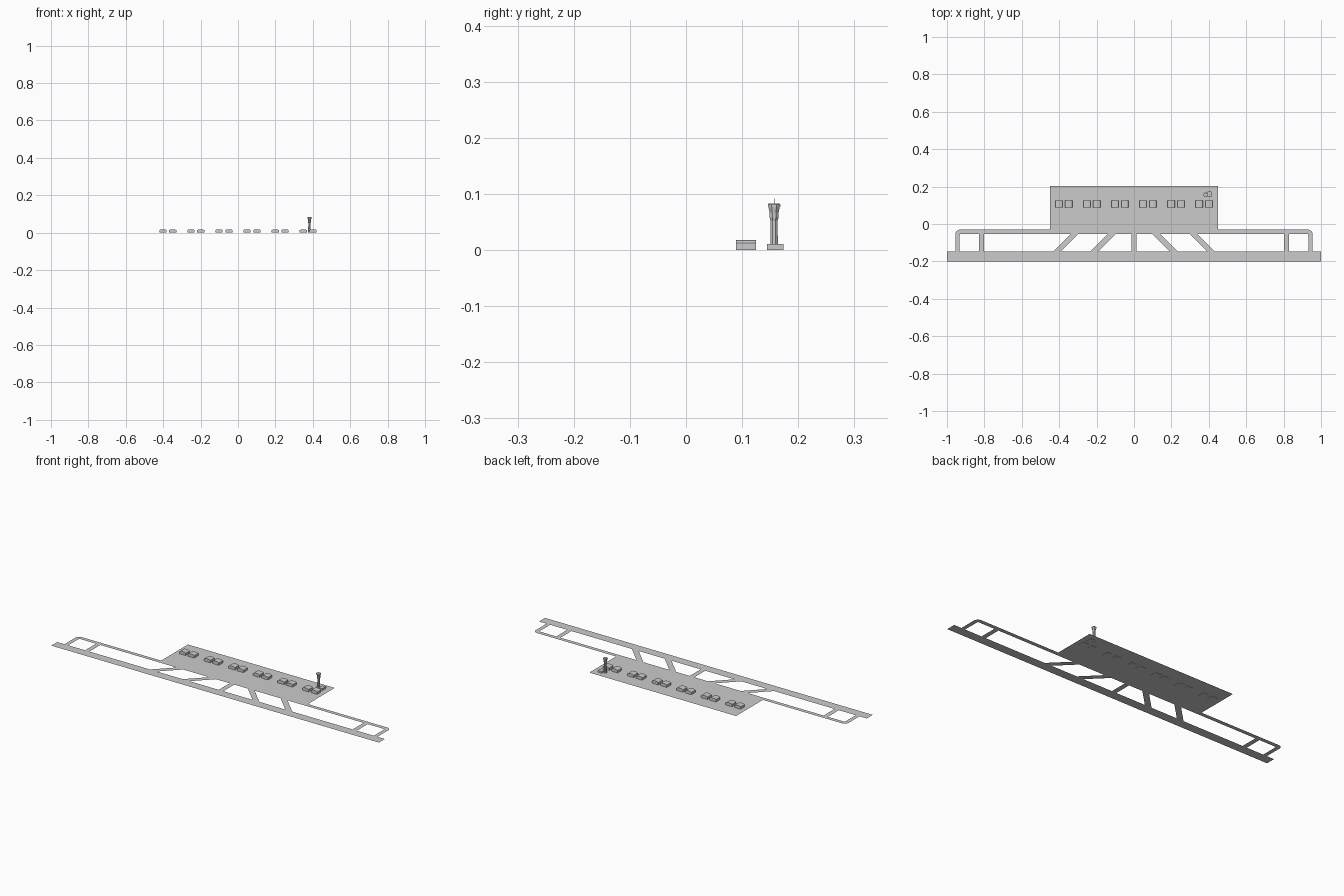
import bpy, bmesh, math

if "Cube" in bpy.data.objects:
    bpy.data.objects.remove(bpy.data.objects["Cube"])

Z = 0.001  # pavement level


def make(name, verts, faces):
    me = bpy.data.meshes.new(name)
    me.from_pydata(verts, [], faces)
    ob = bpy.data.objects.new(name, me)
    bpy.context.collection.objects.link(ob)
    return ob


def sheet(name, pts, side=1):
    """Flat pavement polygon facing up, optionally mirrored in x."""
    pts = [(x * side, y) for x, y in pts]
    area = sum(a[0] * b[1] - b[0] * a[1] for a, b in zip(pts, pts[1:] + pts[:1]))
    if area < 0:
        pts.reverse()
    return make(name, [(x, y, Z) for x, y in pts], [list(range(len(pts)))])


def arc(cx, cy, r, a0, a1, n=5):
    return [(cx + r * math.cos(math.radians(a0 + (a1 - a0) * i / n)),
             cy + r * math.sin(math.radians(a0 + (a1 - a0) * i / n))) for i in range(n + 1)]


def box(name, x0, x1, y0, y1, z0, z1):
    return extrude(name, [(x0, z0), (x1, z0), (x1, z1), (x0, z1)], y0, y1)


def extrude(name, profile, y0, y1):
    """Closed xz profile (counter-clockwise from the front) extruded along y."""
    n = len(profile)
    verts = [(x, y, z) for y in (y0, y1) for x, z in profile]
    faces = [list(range(n)), list(range(2 * n - 1, n - 1, -1))]
    faces += [[(i + 1) % n, i, n + i, n + (i + 1) % n] for i in range(n)]
    return make(name, verts, faces)


def lathe(name, cx, cy, rings, sides=8):
    """Faceted column from (radius, z) rings."""
    verts, faces = [], []
    for r, z in rings:
        for i in range(sides):
            a = 2 * math.pi * (i + 0.5) / sides
            verts.append((cx + r * math.cos(a), cy + r * math.sin(a), z))
    for k in range(len(rings) - 1):
        for i in range(sides):
            j = (i + 1) % sides
            faces.append([k * sides + i, k * sides + j, (k + 1) * sides + j, (k + 1) * sides + i])
    faces.append(list(range(sides - 1, -1, -1)))
    faces.append([(len(rings) - 1) * sides + i for i in range(sides)])
    return make(name, verts, faces)


# Runway and apron
R0, R1, T0, T1 = -0.20, -0.148, -0.053, -0.03
sheet("runway", [(-1, R0), (1, R0), (1, R1), (-1, R1)])
sheet("apron", [(-0.448, T0), (0.448, T0), (0.448, 0.203), (-0.448, 0.203)])

# Taxiways, mirrored left and right
for s, label in ((-1, "left"), (1, "right")):
    loop = ([(0.448, T1)] + arc(0.930, T1 - 0.025, 0.025, 90, 0)
            + [(0.955, R1), (0.932, R1)] + arc(0.925, T0 - 0.007, 0.007, 0, 90) + [(0.448, T0)])
    sheet("end_taxiway_" + label, loop, s)
    sheet("cross_taxiway_" + label, [(0.803, R1), (0.829, R1), (0.829, T0), (0.803, T0)], s)
    for x, part in ((0.097, "inner"), (0.297, "outer")):
        sheet(f"{part}_diagonal_taxiway_{label}",
              [(x, T0), (x + 0.042, T0), (x + 0.137, R1), (x + 0.095, R1)], s)
sheet("centre_taxiway", [(-0.014, R1), (0.014, R1), (0.014, T0), (-0.014, T0)])

# Hangars in six pairs, with low chamfered roofs
for i in range(6):
    for dx in (-0.026, 0.026):
        c = -0.375 + 0.15 * i + dx
        shape = [(-.019, 0), (.019, 0), (.019, .013), (.015, .0165), (.007, .018),
                 (-.007, .018), (-.015, .0165), (-.019, .013)]
        extrude("hangar", [(c + x, z) for x, z in shape], 0.089, 0.125)

# Control tower with side building
TX, TY = 0.382, 0.157
lathe("tower_shaft", TX, TY, [(.0075, 0), (.0066, .052), (.0085, .058), (.0085, .066)])
lathe("tower_cab", TX, TY, [(.0085, .066), (.0112, .078)])
lathe("tower_roof", TX, TY, [(.0122, .078), (.0122, .081), (.0105, .083)])
lathe("antenna", TX, TY, [(.0006, .083), (.0004, .092)], 6)
box("tower_building", 0.392, 0.415, 0.144, 0.174, 0, 0.0105)
